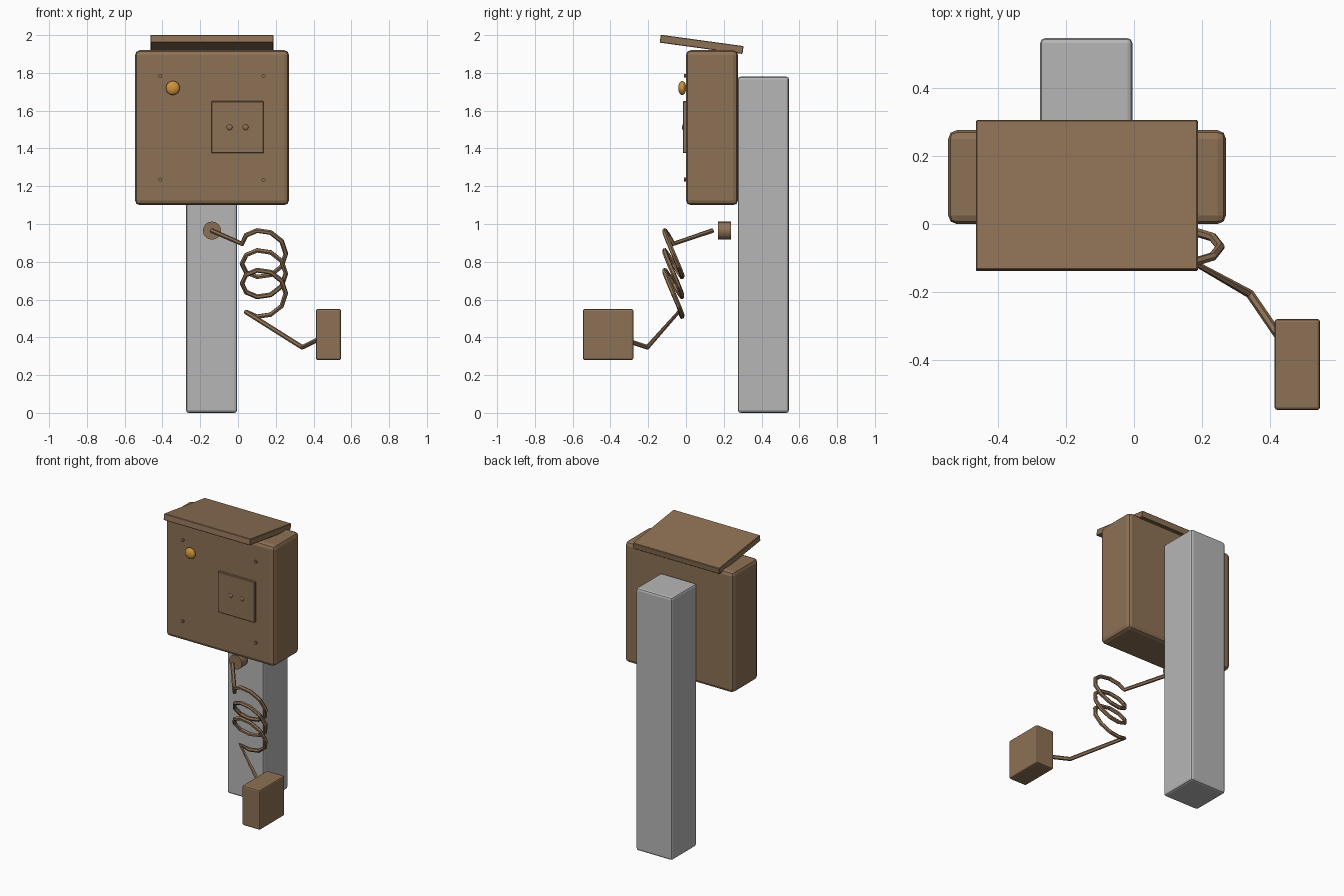
import bpy, math
from mathutils import Vector

if "Cube" in bpy.data.objects:
    bpy.data.objects.remove(bpy.data.objects["Cube"])


def material(name, rgb):
    m = bpy.data.materials.new(name)
    m.diffuse_color = (*rgb, 1)
    m.use_nodes = True
    m.node_tree.nodes["Principled BSDF"].inputs["Base Color"].default_value = m.diffuse_color
    return m


BROWN = material("brown", (0.27, 0.165, 0.09))
GREY = material("grey", (0.47, 0.47, 0.47))
AMBER = material("amber", (0.62, 0.29, 0.04))


def finish(name, mat):
    ob = bpy.context.object
    ob.name = name
    ob.data.materials.append(mat)
    return ob


def box(name, lo, hi, mat, bevel=0.0, segments=2, tilt=0.0):
    lo, hi = Vector(lo), Vector(hi)
    bpy.ops.mesh.primitive_cube_add(size=1, location=(lo + hi) / 2)
    ob = finish(name, mat)
    ob.scale = hi - lo
    bpy.ops.object.transform_apply(location=False, rotation=False, scale=True)
    ob.rotation_euler.x = tilt
    if bevel:
        mod = ob.modifiers.new("edges", 'BEVEL')
        mod.width, mod.segments = bevel, segments
    return ob


def disc(name, x, z, y0, y1, r, mat, sides=16):
    bpy.ops.mesh.primitive_cylinder_add(vertices=sides, radius=r, depth=y1 - y0,
                                        location=(x, (y0 + y1) / 2, z),
                                        rotation=(math.pi / 2, 0, 0))
    ob = finish(name, mat)
    bpy.ops.object.shade_smooth_by_angle(angle=math.radians(35))
    return ob


def dome(name, x, y, z, r, ry, mat):
    bpy.ops.mesh.primitive_uv_sphere_add(segments=20, ring_count=12, radius=1, location=(x, y, z))
    ob = finish(name, mat)
    ob.scale = (r, ry, r)
    bpy.ops.object.shade_smooth()
    return ob


# Post, cabinet and sloping roof
box("post", (-0.275, 0.275, 0), (-0.005, 0.545, 1.78), GREY, 0.014)
box("cabinet", (-0.545, 0.0, 1.10), (0.27, 0.275, 1.92), BROWN, 0.025)
box("roof", (-0.463, -0.138, 1.93), (0.187, 0.304, 1.972), BROWN, 0.003, 1, math.radians(-7.8))

# Cabinet front: panel with two studs, lamp and four screws
box("front_panel", (-0.14, -0.016, 1.375), (0.135, 0.004, 1.65), BROWN, 0.003, 1)
for x in (-0.045, 0.04):
    dome("panel_stud", x, -0.013, 1.512, 0.016, 0.009, BROWN)
dome("lamp", -0.345, -0.02, 1.72, 0.037, 0.021, AMBER)
for x in (-0.412, 0.135):
    for z in (1.235, 1.785):
        disc("screw", x, z, -0.01, 0.004, 0.01, BROWN, 10)

# Plug near the post and weight at the cable end
disc("plug", -0.138, 0.965, 0.17, 0.237, 0.048, BROWN, 16)
box("handset", (0.412, -0.546, 0.28), (0.546, -0.278, 0.55), BROWN, 0.01)

# Coiled cable: straight lead, tilted loops, straight tail
path = [(-0.14, 0.14, 0.965)]
for i in range(30):
    turn = i / 10
    a = math.pi - turn * math.tau
    path.append((0.137 + 0.116 * math.cos(a),
                 -0.067 - 0.048 * math.sin(a),
                 0.895 - 0.105 * turn + 0.096 * math.sin(a)))
path += [(0.34, -0.205, 0.347), (0.47, -0.395, 0.412)]
curve = bpy.data.curves.new("cable", 'CURVE')
curve.dimensions = '3D'
curve.bevel_depth = 0.013
curve.bevel_resolution = 1
curve.use_fill_caps = True
spline = curve.splines.new('POLY')
spline.points.add(len(path) - 1)
for p, co in zip(spline.points, path):
    p.co = (*co, 1)
spline.use_smooth = False
curve.materials.append(BROWN)
bpy.context.collection.objects.link(bpy.data.objects.new("cable", curve))
